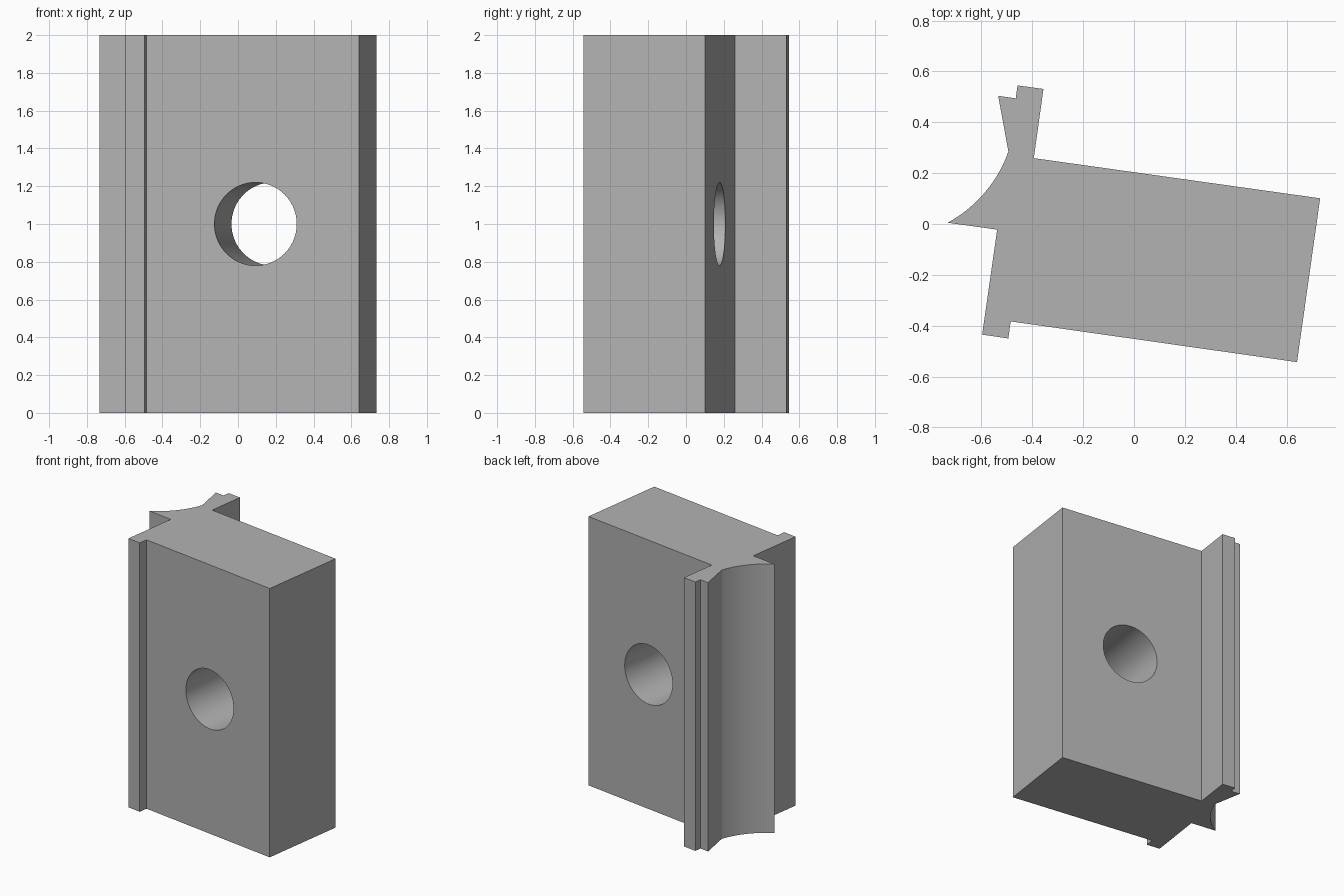
import bpy, bmesh
from math import radians, sin, cos, atan2, hypot, pi
from mathutils import Vector

cube = bpy.data.objects.get("Cube")
if cube:
    bpy.data.objects.remove(cube, do_unlink=True)

HEIGHT = 2.0
TILT = radians(-8)

# Single plain grey
grey = bpy.data.materials.new("plain_grey")
grey.use_nodes = True
colour = (0.45, 0.45, 0.45, 1)
grey.diffuse_color = colour
grey.node_tree.nodes["Principled BSDF"].inputs["Base Color"].default_value = colour


def arc(a, b, half_angle, steps):
    """Points strictly between a and b on an arc bulging to the right of a-b."""
    a, b = Vector(a), Vector(b)
    chord = b - a
    radius = chord.length / (2 * sin(half_angle))
    left = Vector((-chord.y, chord.x)).normalized()
    centre = (a + b) / 2 + left * radius * cos(half_angle)
    start = atan2(a.y - centre.y, a.x - centre.x)
    return [(centre.x + radius * cos(start + 2 * half_angle * i / steps),
             centre.y + radius * sin(start + 2 * half_angle * i / steps))
            for i in range(1, steps)]


# Cross-section: main block, front lip, pointed hollow flank, stepped rear lip
point, neck = (-0.733, 0.005), (-0.494, 0.285)
profile = [(0.732, 0.101), (0.641, -0.543), (-0.485, -0.383), (-0.494, -0.45),
           (-0.597, -0.435), (-0.538, -0.022), point]
profile += arc(point, neck, radians(21), 24)
profile += [neck, (-0.534, 0.504), (-0.465, 0.494), (-0.458, 0.545),
            (-0.356, 0.531), (-0.394, 0.259)]

bm = bmesh.new()
base = bm.faces.new([bm.verts.new((x, y, 0)) for x, y in profile])
walls = bmesh.ops.extrude_face_region(bm, geom=[base])
top = [v for v in walls["geom"] if isinstance(v, bmesh.types.BMVert)]
bmesh.ops.translate(bm, verts=top, vec=(0, 0, HEIGHT))
bmesh.ops.recalc_face_normals(bm, faces=bm.faces)
mesh = bpy.data.meshes.new("profiled_block")
bm.to_mesh(mesh)
bm.free()
block = bpy.data.objects.new("profiled_block", mesh)
bpy.context.collection.objects.link(block)
mesh.materials.append(grey)

# Round hole straight through the block
bpy.ops.mesh.primitive_cylinder_add(vertices=96, radius=0.22, depth=1.4,
                                    location=(0.138, -0.145, HEIGHT / 2),
                                    rotation=(pi / 2, 0, TILT))
cutter = bpy.context.object
cutter.name = "hole_cutter"
cutter.hide_render = True
cutter.data.materials.append(grey)
cut = block.modifiers.new("hole", 'BOOLEAN')
cut.operation = 'DIFFERENCE'
cut.solver = 'EXACT'
cut.object = cutter

# Apply the cut, drop the cutter, smooth only the curved walls
bpy.ops.object.select_all(action='DESELECT')
block.select_set(True)
bpy.context.view_layer.objects.active = block
bpy.ops.object.modifier_apply(modifier="hole")
bpy.data.objects.remove(cutter, do_unlink=True)
bpy.ops.object.shade_smooth_by_angle(angle=radians(20))
